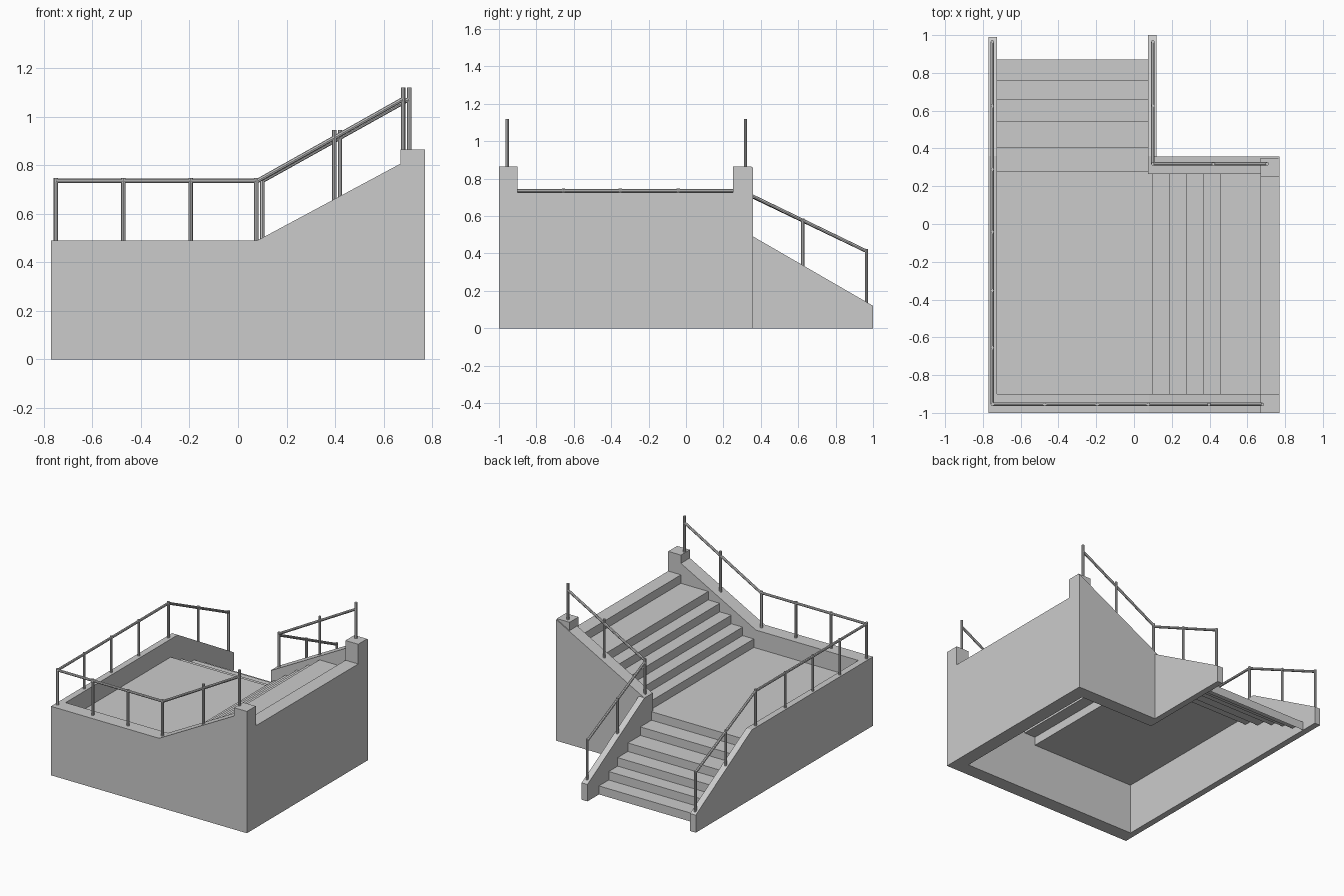
import bpy, bmesh
from mathutils import Vector

if "Cube" in bpy.data.objects:
    bpy.data.objects.remove(bpy.data.objects["Cube"])


def make_object(name, bm):
    bmesh.ops.recalc_face_normals(bm, faces=bm.faces)
    mesh = bpy.data.meshes.new(name)
    bm.to_mesh(mesh)
    bm.free()
    obj = bpy.data.objects.new(name, mesh)
    bpy.context.collection.objects.link(obj)
    return obj


def prism(name, profile, axis, lo, hi):
    """Extrude a (horizontal, z) profile along 'x' or 'y'."""
    def place(u, z, d):
        return (u, d, z) if axis == 'y' else (d, u, z)
    bm = bmesh.new()
    face = bm.faces.new([bm.verts.new(place(u, z, lo)) for u, z in profile])
    new = bmesh.ops.extrude_face_region(bm, geom=[face])['geom']
    shift = Vector(place(0, 0, hi - lo))
    bmesh.ops.translate(bm, vec=shift, verts=[v for v in new if isinstance(v, bmesh.types.BMVert)])
    return make_object(name, bm)


def box(name, x0, x1, y0, y1, z0, z1):
    return prism(name, [(x0, z0), (x1, z0), (x1, z1), (x0, z1)], 'y', y0, y1)


def stair_sheet(name, edges, z, rise, axis, lo, hi):
    """Thin folded sheet: a riser at every edge, a tread between edges."""
    pts = []
    for e in edges:
        pts += [(e, z), (e, z + rise)]
        z += rise
    bm = bmesh.new()
    rows = [[bm.verts.new((u, d, h) if axis == 'y' else (d, u, h)) for d in (lo, hi)]
            for u, h in pts]
    for a, b in zip(rows, rows[1:]):
        bm.faces.new((a[0], a[1], b[1], b[0]))
    # treads must face upwards
    obj = make_object(name, bm)
    if obj.data.polygons[1].normal.z < 0:
        obj.data.flip_normals()
    return obj


def rod(name, a, b, radius=0.009):
    a, b = Vector(a), Vector(b)
    d = b - a
    bm = bmesh.new()
    bmesh.ops.create_cone(bm, cap_ends=True, segments=8, radius1=radius, radius2=radius, depth=d.length)
    rot = d.to_track_quat('Z', 'Y').to_matrix().to_4x4()
    rot.translation = (a + b) / 2
    bmesh.ops.transform(bm, matrix=rot, verts=bm.verts)
    return make_object(name, bm)


# Parapet walls
WALL, TOP, PLAT = 0.49, 0.86, 0.725
prism("front_wall", [(-0.77, 0), (0.77, 0), (0.77, TOP), (0.08, WALL), (-0.77, WALL)], 'y', -1, -0.9)
prism("back_wall", [(0.075, 0), (0.77, 0), (0.77, TOP), (0.08, WALL), (0.075, WALL)], 'y', 0.265, 0.357)
prism("left_wall", [(-1, 0), (0.99, 0), (0.99, 0.125), (0.36, WALL), (-1, WALL)], 'x', -0.77, -0.725)
prism("lower_stair_wall", [(0.265, 0), (1, 0), (1, 0.12), (0.36, WALL), (0.265, WALL)], 'x', 0.075, 0.12)
box("right_wall", 0.67, 0.77, -1, 0.355, 0, PLAT)

# Corner pillars at the top of the upper flight
for side, y in (("front", -1.0), ("back", 0.25)):
    box(side + "_pillar", 0.67, 0.77, y, y + 0.1, PLAT - 0.1, 0.865)

# Stair flights and landing, open underneath
RISE = PLAT / 12
LAND = RISE * 6
stair_sheet("lower_stairs", [0.87, 0.76, 0.66, 0.545, 0.405, 0.28], 0, RISE, 'x', -0.725, 0.075)
stair_sheet("upper_stairs", [0.097, 0.185, 0.275, 0.365, 0.455, 0.67], LAND, RISE, 'y', -0.9, 0.265)
bm = bmesh.new()
bm.faces.new([bm.verts.new(p) for p in
              ((-0.725, -0.9, LAND), (0.097, -0.9, LAND), (0.097, 0.28, LAND), (-0.725, 0.28, LAND))])
landing = make_object("landing", bm)
if landing.data.polygons[0].normal.z < 0:
    landing.data.flip_normals()

# Handrails: runs of straight rail
R = 0.735
FY, BY, LX, SX = -0.955, 0.318, -0.75, 0.1
runs = {
    "front_rail": [(LX, FY, R), (0.08, FY, R), (0.68, FY, 1.072)],
    "left_rail": [(LX, FY, R), (LX, 0.29, R), (LX, 0.965, 0.412)],
    "back_rail": [(SX, BY, R), (0.705, BY, 1.072)],
    "lower_stair_rail": [(SX, BY, 0.725), (SX, 0.965, 0.412)],
}
for name, pts in runs.items():
    for a, b in zip(pts, pts[1:]):
        rod(name, a, b)

# Posts: x, y, bottom, top
posts = [(x, FY, 0.48, 0.747) for x in (-0.75, -0.472, -0.195, 0.075)]
posts += [(LX, y, 0.48, 0.747) for y in (-0.655, -0.352, -0.042, 0.29)]
posts += [(0.397, FY, 0.64, 0.945), (0.68, FY, 0.85, 1.12)]
posts += [(SX, BY, 0.48, 0.747), (0.42, BY, 0.65, 0.945), (0.705, BY, 0.85, 1.12)]
for x in (LX, SX):
    posts += [(x, 0.625, 0.32, 0.587), (x, 0.965, 0.12, 0.424)]
for x, y, lo, hi in posts:
    rod("rail_post", (x, y, lo), (x, y, hi))
